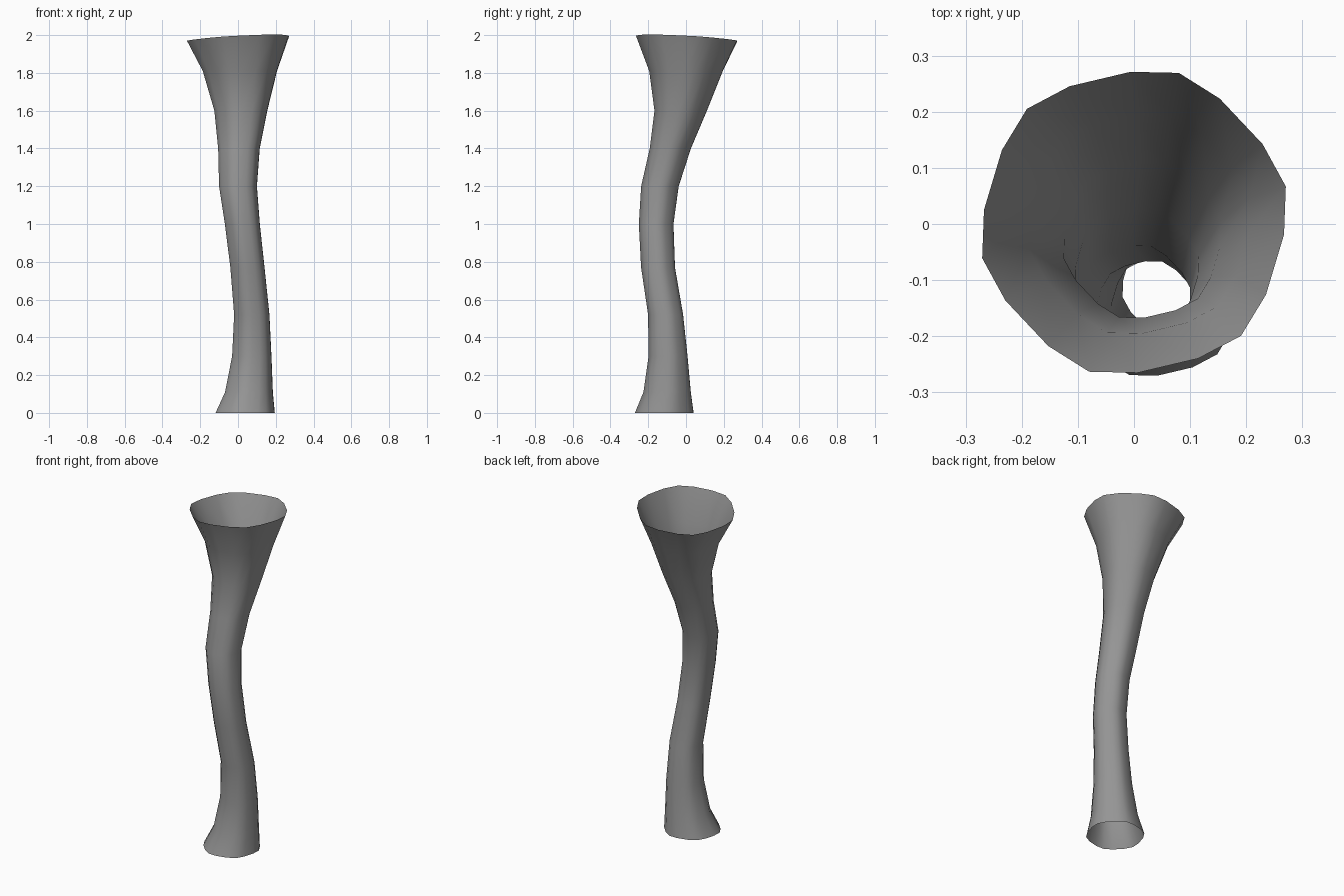
import bpy, bmesh, math

cube = bpy.data.objects.get("Cube")
if cube:
    bpy.data.objects.remove(cube)

# Tube sections: centre x, centre y, height, radius
SECTIONS = [
    (0.038, -0.115, 0.0, 0.161), (0.058, -0.100, 0.11, 0.130),
    (0.073, -0.095, 0.3, 0.107), (0.073, -0.108, 0.52, 0.096),
    (0.050, -0.148, 0.77, 0.093), (0.023, -0.158, 1.0, 0.095),
    (0.000, -0.138, 1.2, 0.103), (0.005, -0.083, 1.4, 0.113),
    (0.015, -0.028, 1.6, 0.144), (0.010, 0.000, 1.81, 0.202),
    (0.000, 0.003, 1.982, 0.278),
]


def add_ring(bm, cx, cy, z, radius, tilt):
    """Softened hexagon: each corner has a slightly lower point on both sides."""
    ring = []
    for corner in range(6):
        for step in (-1, 0, 1):
            angle = math.radians(13.3 + 60 * corner + 18 * step)
            r = radius * (0.965 if step else 1)
            x, y = r * math.cos(angle), r * math.sin(angle)
            ring.append(bm.verts.new((cx + x, cy + y, z + tilt * (x - y))))
    return ring


# Open, winding tube with a slightly tilted flared rim
bm = bmesh.new()
rings = [add_ring(bm, *s, 0.055 if s is SECTIONS[-1] else 0) for s in SECTIONS]
for low, high in zip(rings, rings[1:]):
    for i in range(len(low)):
        j = (i + 1) % len(low)
        bm.faces.new((low[i], low[j], high[j], high[i])).smooth = True
mesh = bpy.data.meshes.new("flared_tube")
bm.to_mesh(mesh)
bm.free()
tube = bpy.data.objects.new("flared_tube", mesh)
bpy.context.collection.objects.link(tube)

# Plain grey
grey = bpy.data.materials.new("grey")
grey.use_nodes = True
colour = (0.3, 0.3, 0.3, 1)
grey.diffuse_color = colour
grey.node_tree.nodes["Principled BSDF"].inputs["Base Color"].default_value = colour
mesh.materials.append(grey)
